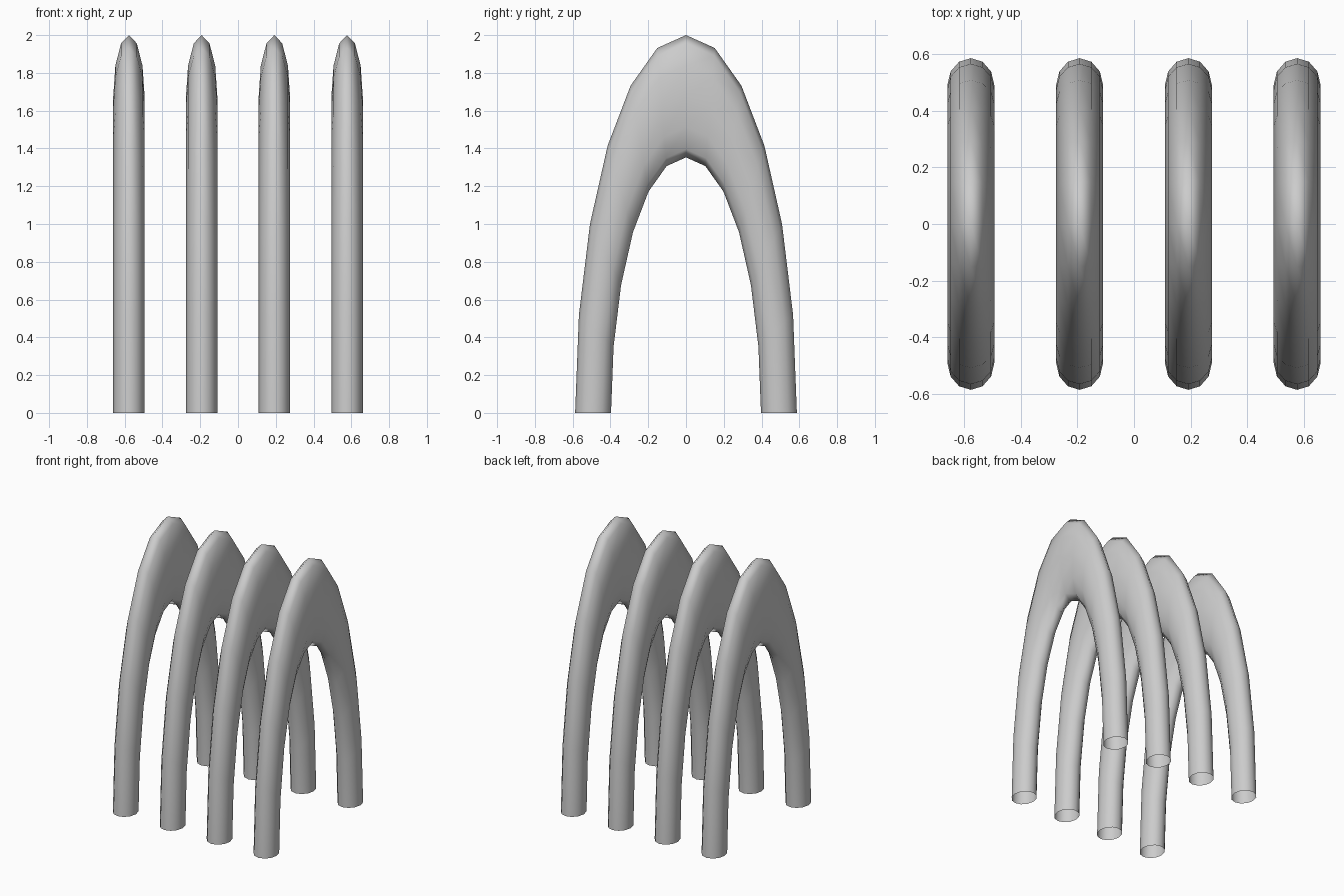
import bpy, bmesh
from math import sin, cos, pi

if "Cube" in bpy.data.objects:
    bpy.data.objects.remove(bpy.data.objects["Cube"])

SEGMENTS, SIDES = 12, 12          # steps along the half ring, sides of the tube
MAJOR, MINOR = 0.492, 0.095       # ring and tube radius, seen from the side
HALF_WIDTH = 0.083                # tube half width along x
STRETCH = 2.0 / (MAJOR + MINOR)   # vertical stretch to reach the full height


def arch_mesh():
    """Open-ended half torus, stretched upward."""
    bm = bmesh.new()
    rings = []
    for i in range(SEGMENTS + 1):
        a = pi * i / SEGMENTS
        ring = []
        for j in range(SIDES):
            b = 2 * pi * j / SIDES
            rad = MAJOR + MINOR * cos(b)
            ring.append(bm.verts.new((HALF_WIDTH * sin(b), rad * cos(a), rad * sin(a) * STRETCH)))
        rings.append(ring)
    for r0, r1 in zip(rings, rings[1:]):
        for j in range(SIDES):
            k = (j + 1) % SIDES
            bm.faces.new((r0[j], r0[k], r1[k], r1[j])).smooth = True
    bmesh.ops.recalc_face_normals(bm, faces=bm.faces)
    # make sure the shell faces outward (top faces look up)
    top = max(bm.faces, key=lambda f: f.calc_center_median().z)
    if top.normal.z < 0:
        bmesh.ops.reverse_faces(bm, faces=bm.faces)
    mesh = bpy.data.meshes.new("arch")
    bm.to_mesh(mesh)
    bm.free()
    return mesh


# Row of four identical arches
mesh = arch_mesh()
for n in range(4):
    arch = bpy.data.objects.new(f"arch_{n + 1}", mesh)
    arch.location.x = (n - 1.5) * 0.385
    bpy.context.collection.objects.link(arch)
